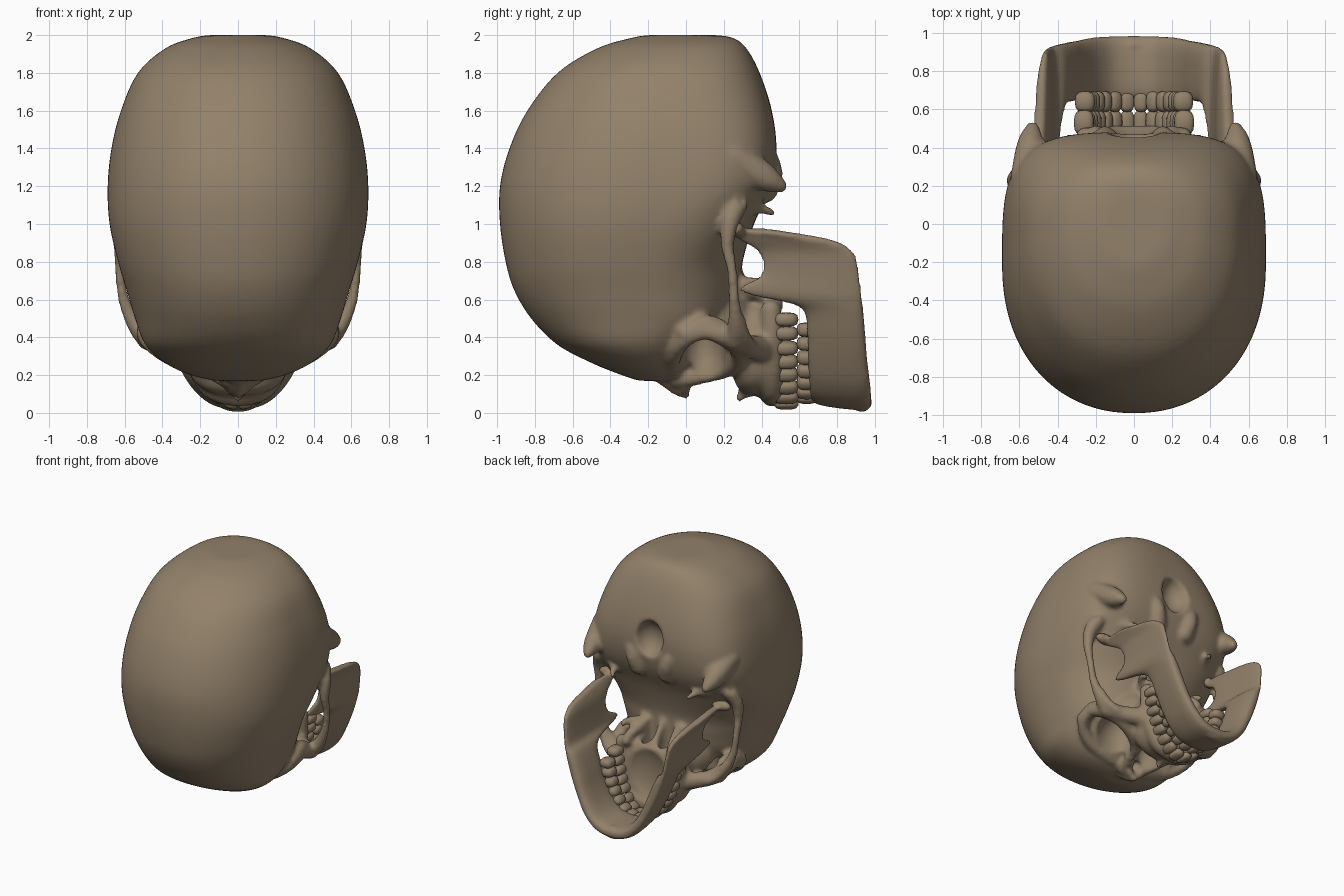
import bpy, math
from mathutils import Matrix, Vector

if "Cube" in bpy.data.objects:
    bpy.data.objects.remove(bpy.data.objects["Cube"])

bone = bpy.data.materials.new("bone_brown")
bone.diffuse_color = (0.29, 0.22, 0.145, 1)
bone.use_nodes = True
bone.node_tree.nodes["Principled BSDF"].inputs["Base Color"].default_value = bone.diffuse_color


class Shell:
    """Collects closed pieces of one part."""
    def __init__(self):
        self.v, self.f = [], []

    def loft(self, rings):
        k, n = len(self.v), len(rings[0])
        for r in rings:
            self.v.extend(r)
        for j in range(len(rings) - 1):
            a, b = k + j * n, k + (j + 1) * n
            self.f += [(a + i, a + (i + 1) % n, b + (i + 1) % n, b + i) for i in range(n)]
        self.f.append(tuple(range(k + n - 1, k - 1, -1)))
        self.f.append(tuple(range(len(self.v) - n, len(self.v))))


def spow(v, p):
    return math.copysign(abs(v) ** p, v)


def frame(c, r, rot, s):
    m = Matrix.Translation((c[0] * s, c[1], c[2])) @ Matrix.Rotation(math.radians(rot * s), 4, 'Y')
    return m @ Matrix.Diagonal((*r, 1))


unit = {}


def unit_ball(seg, p):
    """Rings of a ball; p < 1 makes it boxier."""
    if (seg, p) not in unit:
        n = seg * 2 // 3
        unit[seg, p] = [[Vector((spow(math.sin(b) * math.cos(a), p), spow(math.sin(b) * math.sin(a), p),
                                 -spow(math.cos(b), p))) for a in (math.tau * i / seg for i in range(seg))]
                        for b in (math.pi * (j + .3) / (n - .4) for j in range(n))]
    return unit[seg, p]


def blob(sh, c, r, rot=0, mirror=False, p=1.0, seg=24):
    for s in ((1, -1) if mirror else (1,)):
        m = frame(c, r, rot, s)
        sh.loft([[m @ v for v in ring] for ring in unit_ball(seg, p)])


def spline(rows, n):
    """Catmull-Rom through rows of numbers."""
    out = []
    for i in range(len(rows) - 1):
        a, b, c, d = rows[max(i - 1, 0)], rows[i], rows[i + 1], rows[min(i + 2, len(rows) - 1)]
        for k in range(n):
            t = k / n
            out.append([0.5 * (2 * q + (r - p) * t + (2 * p - 5 * q + 4 * r - s) * t * t
                               + (3 * q - p - 3 * r + s) * t ** 3) for p, q, r, s in zip(a, b, c, d)])
    return out + [list(rows[-1])]


def rod(sh, pts, mirror=True):
    """Bony strut: closely spaced balls (x, y, z, radius), fused later."""
    for x, y, z, r in spline(pts, 6):
        blob(sh, (x, y, z), (r, r, r), mirror=mirror, seg=10)


def make(name, sh):
    me = bpy.data.meshes.new(name)
    me.from_pydata(sh.v, [], sh.f)
    me.materials.append(bone)
    me.polygons.foreach_set("use_smooth", [True] * len(me.polygons))
    ob = bpy.data.objects.new(name, me)
    bpy.context.collection.objects.link(ob)
    return ob


def fuse(ob, voxel, smooth=0):
    """Fuse overlapping pieces, soften, bake."""
    m = ob.modifiers.new("fuse", 'REMESH')
    m.mode, m.voxel_size, m.use_smooth_shade = 'VOXEL', voxel, True
    if smooth:
        m = ob.modifiers.new("soften", 'SMOOTH')
        m.factor, m.iterations = 0.5, smooth
    dg = bpy.context.evaluated_depsgraph_get()
    me = bpy.data.meshes.new_from_object(ob.evaluated_get(dg))
    ob.modifiers.clear()
    ob.data = me
    me.polygons.foreach_set("use_smooth", [True] * len(me.polygons))
    if not me.materials:
        me.materials.append(bone)


def carve(ob, m, axis=2, sign=1):
    """Press the surface inside an ellipsoid back to its far wall."""
    inv = m.inverted()
    o1, o2 = [i for i in range(3) if i != axis]
    for v in ob.data.vertices:
        p = inv @ v.co
        if p.length_squared < 1:
            p[axis] = sign * math.sqrt(max(0, 1 - p[o1] ** 2 - p[o2] ** 2))
            v.co = m @ p


# Braincase: sections along z (z, y min, y max, half width, squareness of the base side)
sh = Shell()
sections = [(.17, -.25, -.12, .12, 2.2), (.20, -.34, -.04, .25, 2.2), (.26, -.49, .02, .38, 2.3),
            (.36, -.68, .10, .49, 2.3), (.50, -.82, .25, .545, 2.3), (.65, -.91, .29, .59, 2.3),
            (.80, -.955, .30, .635, 2.5), (1.0, -.985, .36, .68, 3.2), (1.2, -.985, .45, .69, 3.8),
            (1.4, -.935, .48, .67, 3.6), (1.6, -.84, .455, .62, 3.2), (1.8, -.68, .39, .53, 2.8),
            (1.93, -.47, .32, .385, 2.6), (1.985, -.29, .25, .24, 2.4), (2.0, -.2, .16, .15, 2.2)]
rings = []
for z, y0, y1, w, e1 in spline(sections, 5):
    yc, ring = y0 + .55 * (y1 - y0), []
    for i in range(80):
        a = i / 80 * math.tau
        s, c = math.sin(a), math.cos(a)
        e = 2 / e1 if s > 0 else 2 / 2.15
        ring.append((w * spow(c, e), yc + spow(s, e) * (y1 - yc if s > 0 else yc - y0), z))
    rings.append(ring)
sh.loft(rings)

# Face core and upper jaw
blob(sh, (0, .14, .47), (.36, .24, .27))
blob(sh, (0, .37, .345), (.28, .14, .255), p=.75)
rod(sh, [(0, .455, .095, .065), (.13, .455, .13, .065), (.215, .455, .25, .06), (.245, .455, .4, .06), (.25, .45, .54, .06)])
# Eye socket rim, nose bridge and spine
rod(sh, [(0, -.09, .23, .06), (.18, -.075, .24, .05), (.36, -.07, .30, .05), (.48, -.01, .385, .045),
         (.495, .1, .43, .045), (.475, .21, .40, .055), (.37, .28, .34, .055), (.25, .27, .27, .05),
         (.15, .2, .23, .05), (.09, .06, .19, .045), (.05, -.05, .18, .05)])
rod(sh, [(.49, .0, .42, .05), (.48, .1, .47, .05), (.46, .18, .45, .05)])
rod(sh, [(0, -.12, .21, .06), (0, -.05, .14, .045), (0, 0, .095, .025)], False)
rod(sh, [(.03, -.06, .18, .04), (.04, 0, .13, .03)])
# Cheekbones and cheek arches
rod(sh, [(.47, .27, .39, .06), (.40, .32, .36, .06), (.27, .40, .34, .07)])
rod(sh, [(.47, .26, .39, .065), (.54, .265, .46, .048), (.605, .255, .6, .033), (.625, .245, .75, .03),
         (.625, .22, .88, .038), (.62, .23, 1.0, .05), (.58, .27, 1.1, .06)])
rod(sh, [(.44, .34, .36, .035), (.505, .31, .41, .035), (.56, .28, .5, .035)])
# Bones behind the ear, under the base and behind the palate
rod(sh, [(.57, .25, 1.36, .08), (.545, .36, 1.28, .085), (.54, .43, 1.24, .07), (.53, .505, 1.2, .035)])
rod(sh, [(.13, .42, 1.18, .07), (.15, .46, 1.26, .055), (.17, .45, 1.33, .05)])
rod(sh, [(.15, .25, .68, .07), (.17, .36, .65, .05), (.19, .45, .61, .04), (.2, .48, .57, .04)])
rod(sh, [(.17, .3, .68, .04), (.24, .38, .69, .03), (.26, .44, .68, .025)])
rod(sh, [(0, .28, .72, .035), (0, .36, .62, .03), (0, .43, .56, .03)], False)
rod(sh, [(.42, .33, 1.1, .05), (.37, .40, 1.08, .03), (.34, .46, 1.06, .02)])
skull = make("skull", sh)
fuse(skull, .015)

# Cavities: eye sockets, nose, ear canals, spinal opening, rear nose passages, palate
for s in (1, -1):
    carve(skull, frame((.28, .09, .27), (.155, .12, .24), -20, s))
    carve(skull, frame((.68, .3, 1.13), (.035, .035, .09), -90, s))
    carve(skull, frame((.075, .355, .62), (.05, .085, .16), 0, s), 2, -1)
carve(skull, frame((0, .165, .14), (.105, .115, .2), 0, 1))
carve(skull, frame((0, .5, 1.45), (.12, .13, .15), 0, 1), 1, -1)
carve(skull, frame((0, .53, .37), (.18, .09, .24), 0, 1), 1, -1)
# Small spine below the nose opening, fused with the rest
spine = Shell()
spine.v = [v.co.copy() for v in skull.data.vertices]
spine.f = [tuple(p.vertices) for p in skull.data.polygons]
rod(spine, [(0, .36, .14, .05), (0, .31, .11, .035), (0, .28, .075, .018)], False)
bpy.data.objects.remove(skull)
skull = make("skull", spine)
fuse(skull, .015, 3)

# Lower jaw: stations from chin to hinge (x, z, y upper, y lower, half thickness)
jaw = [(0, .065, .66, .985, .05), (.12, .09, .655, .982, .05), (.21, .17, .65, .975, .05), (.28, .29, .645, .96, .05),
       (.335, .42, .64, .95, .055), (.39, .56, .60, .938, .05), (.42, .62, .34, .932, .035), (.43, .66, .285, .928, .03),
       (.44, .72, .385, .92, .028), (.45, .79, .405, .91, .028), (.46, .86, .37, .88, .03), (.48, .92, .27, .77, .032),
       (.50, .97, .25, .46, .03)]
path = spline([(-s[0],) + s[1:] for s in jaw[:0:-1]] + jaw, 4)
rings = []
for i, (x, z, yu, yl, th) in enumerate(path):
    a, b = path[max(i - 1, 0)], path[min(i + 1, len(path) - 1)]
    t = Vector((b[0] - a[0], b[1] - a[1])).normalized()
    ring = []
    for k in range(20):
        an = k / 20 * math.tau
        o, h = th * spow(math.cos(an), .7), spow(math.sin(an), .7)
        # thinner at the tooth edge, flaring out at the lower edge
        o = o * (.85 + .15 * h) + .012 * h
        ring.append((x + t.y * o, (yu + yl) / 2 + h * (yl - yu) / 2, z - t.x * o))
    rings.append(ring)
sh = Shell()
sh.loft(rings)
blob(sh, (.505, .27, .97), (.085, .04, .04), 0, True)
blob(sh, (0, .93, .055), (.11, .05, .05))
lower_jaw = make("lower_jaw", sh)
fuse(lower_jaw, .013, 3)


# Teeth: evenly spaced along a horseshoe
def teeth(name, width, z0, z1, y, h, count):
    curve = [Vector((width * math.sin(a), y, z1 - (z1 - z0) * math.cos(a)))
             for a in (math.radians(86) * k / 200 for k in range(201))]
    total = sum((b - a).length for a, b in zip(curve, curve[1:]))
    step, run, n = total / count, 0, 0
    sh = Shell()
    for a, b in zip(curve, curve[1:]):
        run += (b - a).length
        if n < count and run >= (n + .5) * step:
            ang = -math.degrees(math.atan2(b.z - a.z, b.x - a.x))
            deep = .03 + .022 * min(1, n / 5)
            blob(sh, a, (step * .5, h, deep), ang, True, .7, 12)
            n += 1
    make(name, sh)


teeth("upper_teeth", .265, .045, .57, .53, .066, 8)
teeth("lower_teeth", .26, .075, .51, .64, .055, 7)
